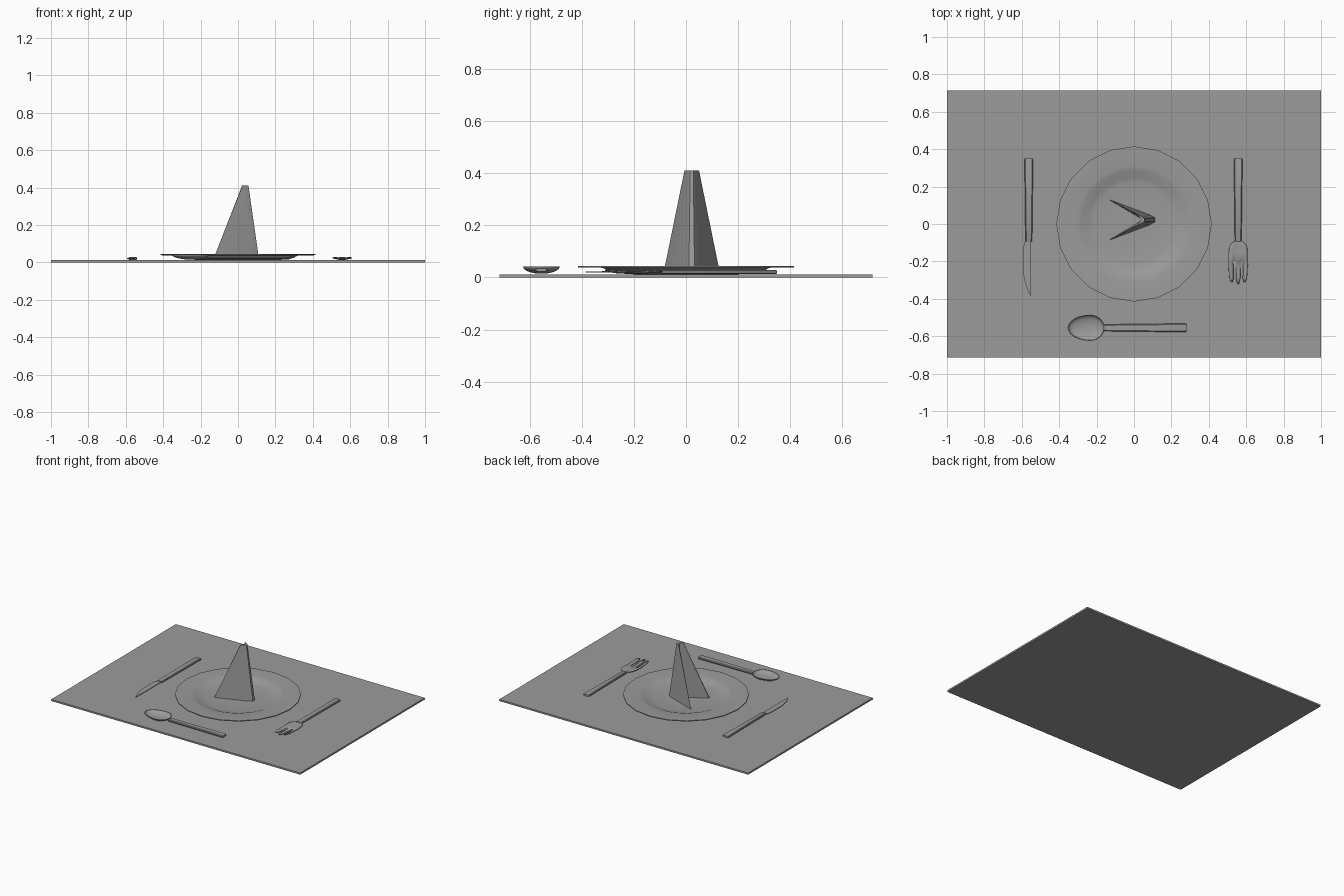
import bpy, bmesh, math
from math import sin, cos, pi, radians
from mathutils import Matrix, Vector

default = bpy.data.objects.get("Cube")
if default:
    bpy.data.objects.remove(default)

GREY = (0.33, 0.33, 0.33, 1.0)
grey = bpy.data.materials.new("plain grey")
grey.use_nodes = True
grey.diffuse_color = GREY
grey.node_tree.nodes["Principled BSDF"].inputs["Base Color"].default_value = GREY


def finish(name, bm, place=Matrix(), angle=30):
    """Turn a bmesh into a placed object with sharp edges kept."""
    bmesh.ops.recalc_face_normals(bm, faces=bm.faces)
    bm.transform(place)
    mesh = bpy.data.meshes.new(name)
    bm.to_mesh(mesh)
    bm.free()
    mesh.materials.append(grey)
    for p in mesh.polygons:
        p.use_smooth = True
    mesh.set_sharp_from_angle(angle=radians(angle))
    obj = bpy.data.objects.new(name, mesh)
    bpy.context.collection.objects.link(obj)
    return obj


def loft(rings):
    """Skin closed rings of equal size and cap both ends."""
    bm = bmesh.new()
    rows = [[bm.verts.new(p) for p in ring] for ring in rings]
    n = len(rows[0])
    for a, b in zip(rows, rows[1:]):
        for i in range(n):
            j = (i + 1) % n
            bm.faces.new((a[i], a[j], b[j], b[i]))
    bm.faces.new(rows[0])
    bm.faces.new(rows[-1])
    return bm


def placed(x, y, turn):
    return Matrix.Translation((x, y, 0)) @ Matrix.Rotation(radians(turn), 4, 'Z')


# Place mat
bm = bmesh.new()
bmesh.ops.create_cube(bm, size=1, matrix=Matrix.Translation((0, 0, 0.006))
                      @ Matrix.Diagonal((2, 1.43, 0.012, 1)))
finish("place_mat", bm)

# Plate, turned from a profile of radius and height
profile = [(0.2, 0.012), (0.27, 0.016), (0.3, 0.025), (0.32, 0.037), (0.415, 0.038),
           (0.415, 0.044), (0.31, 0.043), (0.285, 0.038), (0.25, 0.024),
           (0.22, 0.019), (0.1, 0.018)]
SIDES = 20
finish("plate", loft([[(r * cos(2 * pi * i / SIDES), r * sin(2 * pi * i / SIDES), z)
                       for i in range(SIDES)] for r, z in profile]), angle=40)

# Folded napkin: a V-shaped wall narrowing to the top; half outlines are mirrored
MID = 0.022


def fold(half, z):
    return ([(x, MID + y, z) for x, y in half]
            + [(x, MID - y, z) for x, y in reversed(half)])


base = [(0.04, 0.006), (-0.128, 0.104), (-0.131, 0.108), (0.085, 0.027), (0.112, 0.011)]
top = [(0.038, 0.003), (0.022, 0.025), (0.024, 0.028), (0.048, 0.014), (0.056, 0.006)]
finish("napkin", loft([fold(base, 0.018), fold(top, 0.41)]), angle=15)


# Cutlery: the handle runs along local +x, the head along -x
def handle(name, length, low, high, place):
    rings = []
    for x, w, inset in ((-0.004, 0.017, 0.002), (0, 0.018, 0), (length - 0.006, 0.023, 0),
                        (length, 0.02, 0.002)):
        lo, hi = low + inset, high - inset
        edge = w - 0.005
        half = [(edge, lo), (w, lo + 0.004), (w, hi - 0.004), (edge, hi)]
        rings.append([(x, y, z) for y, z in half]
                     + [(x, -y, z) for y, z in reversed(half)])
    finish(name, loft(rings), place)


spoon_at = placed(-0.157, -0.555, 0)
fork_at = placed(0.557, -0.09, 90)
knife_at = placed(-0.5625, -0.09, 90)
handle("spoon_handle", 0.437, 0.021, 0.036, spoon_at)
handle("fork_handle", 0.44, 0.013, 0.028, fork_at)
handle("knife_handle", 0.44, 0.013, 0.028, knife_at)


# Spoon bowl: egg-shaped rings down the outside and up the inside
def egg(scale, z, n=24):
    ring = []
    for i in range(n):
        t = 2 * pi * i / n
        stretch = 0.12 if cos(t) < 0 else 0.078
        ring.append((-0.078 + scale * stretch * cos(t), scale * 0.07 * sin(t), z))
    return ring


RIM, DEPTH, WALL = 0.041, 0.027, 0.004
steps = [radians(a) for a in (10, 25, 40, 55, 70, 82)]
outside = [egg(sin(a), RIM - DEPTH * cos(a)) for a in steps]
inside = [egg(0.95 * sin(a), RIM - (DEPTH - WALL) * cos(a)) for a in reversed(steps)]
finish("spoon_bowl", loft(outside + [egg(1, RIM), egg(0.95, RIM)] + inside), spoon_at, 50)

# Fork head: a cupped strip whose gaps start past the palm
rows = [(0, 0.016, 0.022), (0.012, 0.034, 0.021), (0.03, 0.046, 0.019),
        (0.065, 0.052, 0.017), (0.11, 0.052, 0.016), (0.16, 0.05, 0.017),
        (0.2, 0.047, 0.02), (0.22, 0.044, 0.022)]
cuts = (-1, -0.52, -0.24, 0.24, 0.52, 1)
PALM = 4
bm = bmesh.new()
grid = [[bm.verts.new((-x, w * c, z + 0.007 * c * c * min(1, x / 0.03))) for c in cuts]
        for x, w, z in rows]
for r in range(len(rows) - 1):
    for c in range(len(cuts) - 1):
        if r < PALM or c % 2 == 0:
            bm.faces.new((grid[r][c], grid[r][c + 1], grid[r + 1][c + 1], grid[r + 1][c]))
# Narrow the tips and let the middle tine reach furthest
for c in (0, 2, 4):
    a, b = grid[-1][c], grid[-1][c + 1]
    centre = (a.co + b.co) / 2
    for v in (a, b):
        v.co = centre + (v.co - centre) * 0.4 - Vector((0.012 if c == 2 else 0, 0, 0))
loose = [v for v in bm.verts if not v.link_faces]
bmesh.ops.delete(bm, geom=loose, context='VERTS')
fork = finish("fork_head", bm, fork_at, 45)
thick = fork.modifiers.new("thickness", 'SOLIDIFY')
thick.thickness = 0.004
thick.offset = 0

# Knife blade: a thin outline with a curved cutting edge
outline = [(0.002, -0.0125), (-0.295, -0.0105), (-0.265, 0.006), (-0.23, 0.018),
           (-0.19, 0.027), (-0.15, 0.031), (-0.03, 0.029), (-0.01, 0.022), (0.002, 0.014)]
finish("knife_blade", loft([[(x, y, z) for x, y in outline] for z in (0.019, 0.022)]),
       knife_at)
